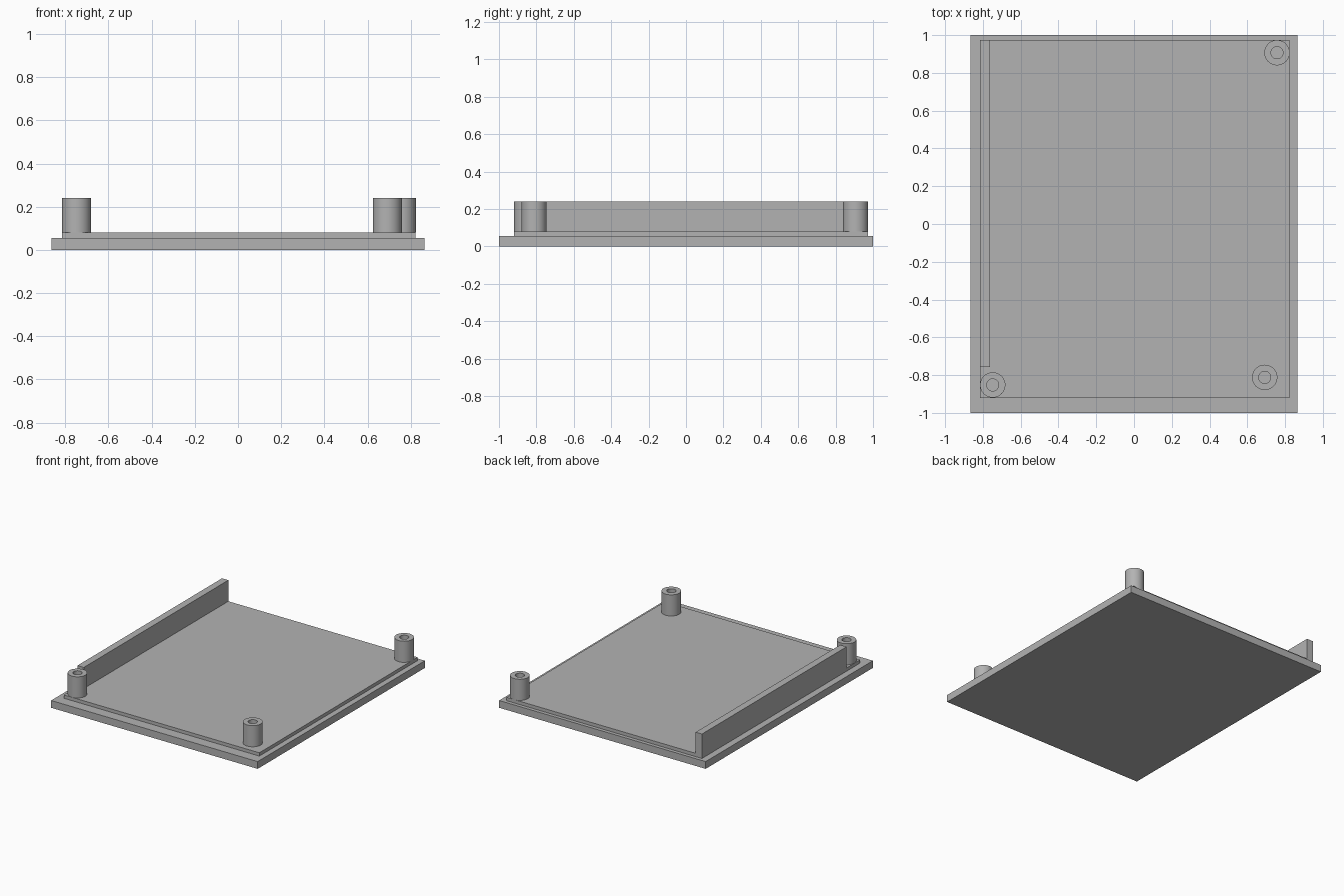
import bpy
import bmesh
import math

cube = bpy.data.objects.get("Cube")
if cube:
    bpy.data.objects.remove(cube, do_unlink=True)

grey = bpy.data.materials.new("plain_grey")
grey.use_nodes = True
COLOUR = (0.45, 0.45, 0.45, 1)
grey.diffuse_color = COLOUR
grey.node_tree.nodes["Principled BSDF"].inputs["Base Color"].default_value = COLOUR

BASE_TOP, LIP_TOP, TOP = 0.055, 0.08, 0.24


def add_object(name, bm):
    bmesh.ops.recalc_face_normals(bm, faces=bm.faces)
    mesh = bpy.data.meshes.new(name)
    bm.to_mesh(mesh)
    bm.free()
    mesh.materials.append(grey)
    obj = bpy.data.objects.new(name, mesh)
    bpy.context.collection.objects.link(obj)
    return obj


def box(name, low, high):
    bm = bmesh.new()
    bmesh.ops.create_cube(bm, size=1)
    for v in bm.verts:
        v.co = [h if c > 0 else l for c, l, h in zip(v.co, low, high)]
    return add_object(name, bm)


def post(name, x, y, outer=0.067, inner=0.032, sides=48):
    # Hollow screw post: a closed rectangular profile spun round z
    bm = bmesh.new()
    profile = [(inner, LIP_TOP), (outer, LIP_TOP), (outer, TOP), (inner, TOP)]
    rings = []
    for i in range(sides):
        a = math.tau * i / sides
        rings.append([bm.verts.new((r * math.cos(a), r * math.sin(a), z))
                      for r, z in profile])
    for i in range(sides):
        p, q = rings[i], rings[(i + 1) % sides]
        for j in range(4):
            k = (j + 1) % 4
            bm.faces.new((p[j], q[j], q[k], p[k]))
    obj = add_object(name, bm)
    obj.location = (x, y, 0)
    bpy.ops.object.select_all(action='DESELECT')
    obj.select_set(True)
    bpy.context.view_layer.objects.active = obj
    bpy.ops.object.shade_smooth_by_angle(angle=math.radians(30))


# Lid plate, raised locating step and side wall
box("base_plate", (-0.865, -1, 0), (0.865, 1, BASE_TOP))
box("raised_step", (-0.815, -0.92, BASE_TOP), (0.823, 0.973, LIP_TOP))
box("side_wall", (-0.815, -0.757, LIP_TOP), (-0.762, 0.973, TOP))

# Screw posts
post("back_left_post", 0.757, 0.907)
post("front_left_post", 0.692, -0.812)
post("front_right_post", -0.748, -0.852)
